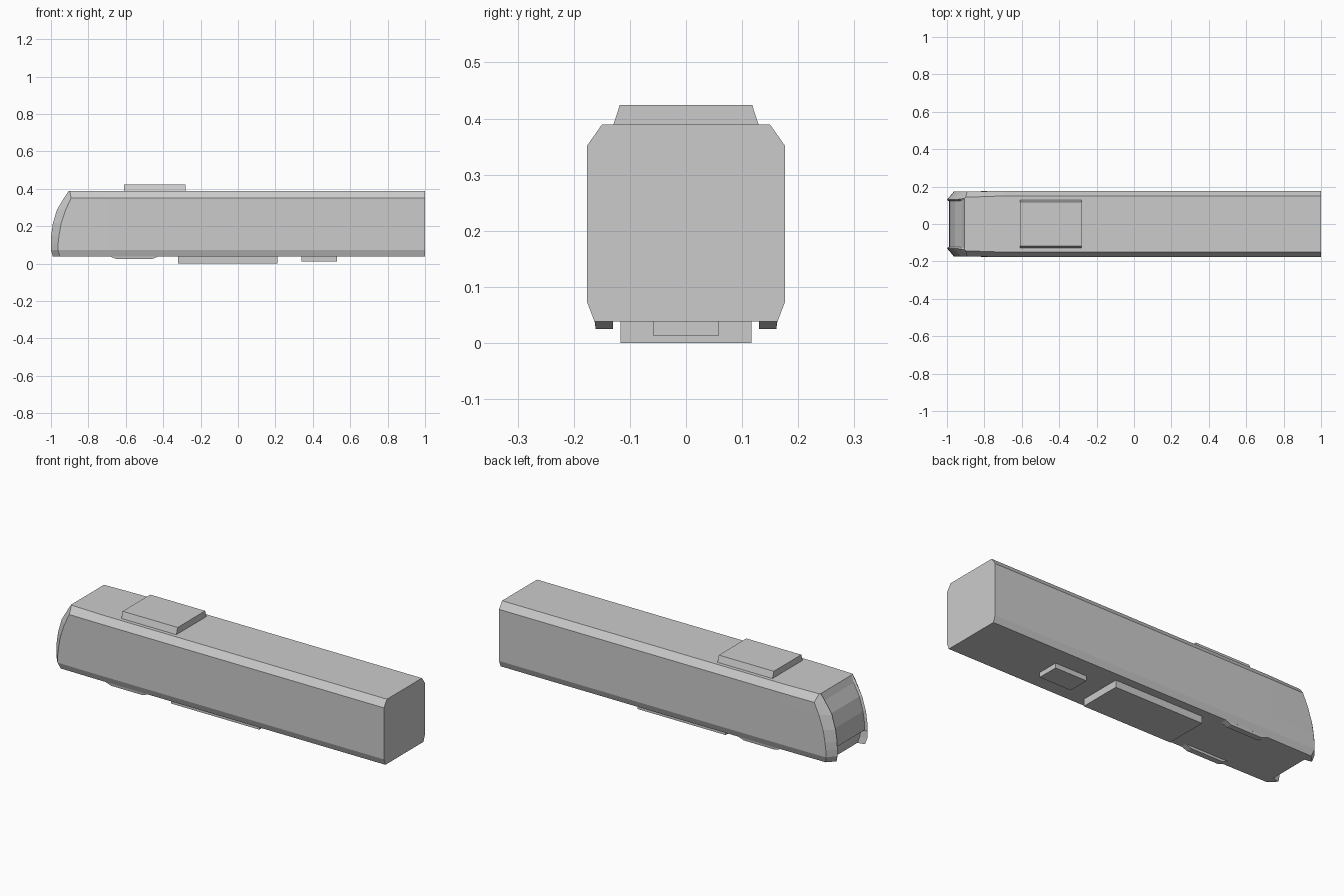
import bpy, bmesh


def loft(name, rings):
    """Closed mesh through equally sized rings of points, capped at both ends."""
    bm = bmesh.new()
    loops = [[bm.verts.new(p) for p in r] for r in rings]
    n = len(loops[0])
    for a, b in zip(loops, loops[1:]):
        for i in range(n):
            j = (i + 1) % n
            bm.faces.new((a[i], a[j], b[j], b[i]))
    bm.faces.new(loops[0])
    bm.faces.new(loops[-1])
    bmesh.ops.recalc_face_normals(bm, faces=bm.faces[:])
    me = bpy.data.meshes.new(name)
    bm.to_mesh(me)
    bm.free()
    ob = bpy.data.objects.new(name, me)
    bpy.context.collection.objects.link(ob)
    return ob


def rect(x0, x1, y0, y1, z):
    return [(x0, y0, z), (x1, y0, z), (x1, y1, z), (x0, y1, z)]


def body_ring(z, w, ws, xs, xf, f, d):
    """Plan outline at height z: rear, side, cab corner, nose, nose recess."""
    half = [(1, w), (-0.7, w), (xs, ws), (xf, f), (xf + d, f - 0.008)]
    return ([(x, y, z) for x, y in half] +
            [(x, -y, z) for x, y in reversed(half)])


# Car body: height, half width, cab half width, corner x, nose x, nose half width, recess
levels = [
    (0.038, 0.163, 0.161, -0.952, -0.990, 0.122, 0.040),
    (0.072, 0.176, 0.174, -0.963, -1.000, 0.128, 0.040),
    (0.105, 0.176, 0.174, -0.962, -1.000, 0.130, 0.036),
    (0.115, 0.176, 0.174, -0.961, -1.000, 0.130, 0.012),
    (0.150, 0.176, 0.174, -0.957, -0.999, 0.130, 0.012),
    (0.214, 0.176, 0.174, -0.946, -0.990, 0.130, 0.012),
    (0.289, 0.176, 0.174, -0.921, -0.968, 0.130, 0.012),
    (0.352, 0.176, 0.174, -0.892, -0.930, 0.133, 0.010),
    (0.389, 0.150, 0.143, -0.900, -0.905, 0.138, 0.000),
]
loft("car_body", [body_ring(*l) for l in levels])

# Roof unit with sloping sides
loft("roof_unit", [rect(-0.61, -0.28, -0.13, 0.13, 0.387),
                   rect(-0.61, -0.28, -0.118, 0.118, 0.424)])

# Underfloor equipment boxes
loft("underfloor_box_large", [rect(-0.32, 0.21, -0.117, 0.117, 0.0),
                              rect(-0.32, 0.21, -0.117, 0.117, 0.040)])
loft("underfloor_box_small", [rect(0.34, 0.53, -0.058, 0.058, 0.012),
                              rect(0.34, 0.53, -0.058, 0.058, 0.040)])

# Side skirts below the cab end
for side, s in (("left", -1), ("right", 1)):
    loft("skirt_" + side, [rect(-0.65, -0.46, s * 0.13, s * 0.161, 0.025),
                           rect(-0.685, -0.425, s * 0.13, s * 0.163, 0.039)])
